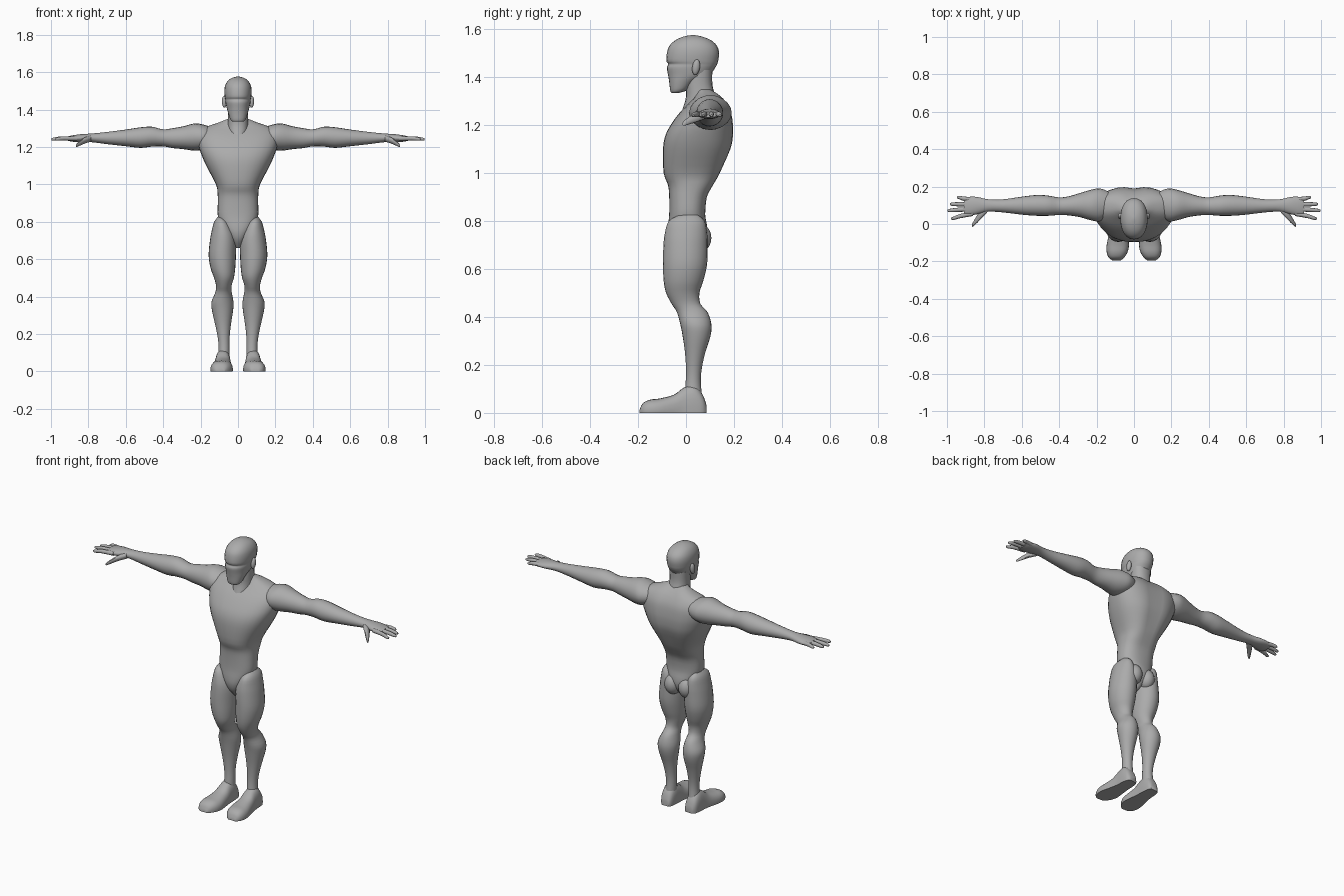
import bpy, bmesh, math

skin = bpy.data.materials.new("plain grey")
skin.diffuse_color = (0.41, 0.41, 0.41, 1)


def smooth_stations(st, sub):
    """Catmull-Rom interpolation between cross-section stations."""
    out = []
    for i in range(len(st) - 1):
        a, b, c, d = st[max(i - 1, 0)], st[i], st[i + 1], st[min(i + 2, len(st) - 1)]
        for k in range(sub):
            t = k / sub
            out.append([0.5 * (2 * q + (r - p) * t + (2 * p - 5 * q + 4 * r - s) * t * t
                               + (3 * q - p - 3 * r + s) * t ** 3)
                        for p, q, r, s in zip(a, b, c, d)])
    return out + [list(st[-1])]


def finish(name, bm, mirror):
    bmesh.ops.recalc_face_normals(bm, faces=bm.faces)
    me = bpy.data.meshes.new(name)
    bm.to_mesh(me)
    bm.free()
    me.materials.append(skin)
    ob = bpy.data.objects.new(name, me)
    bpy.context.collection.objects.link(ob)
    if mirror:
        m = ob.modifiers.new("mirror", 'MIRROR')
        m.use_mirror_merge = False
    bpy.context.view_layer.objects.active = ob
    ob.select_set(True)
    bpy.ops.object.shade_smooth_by_angle(angle=math.radians(45))
    ob.select_set(False)
    return ob


def loft(name, axis, stations, sides=20, power=2.0, sub=3, mirror=False, shape=None):
    """Skin superellipse rings; station = (position, u_low, u_high, v_low, v_high)."""
    bm = bmesh.new()
    rings = []
    for t, u0, u1, v0, v1 in smooth_stations(stations, sub):
        ring = []
        for k in range(sides):
            a = 2 * math.pi * k / sides
            c, s = math.cos(a), math.sin(a)
            u = (u0 + u1) / 2 + (u1 - u0) / 2 * math.copysign(abs(c) ** (2 / power), c)
            v = (v0 + v1) / 2 + (v1 - v0) / 2 * math.copysign(abs(s) ** (2 / power), s)
            co = {'x': (t, u, v), 'y': (u, t, v), 'z': (u, v, t)}[axis]
            ring.append(bm.verts.new(shape(*co) if shape else co))
        rings.append(ring)
    for r, q in zip(rings, rings[1:]):
        for k in range(sides):
            j = (k + 1) % sides
            bm.faces.new((r[k], r[j], q[j], q[k]))
    bm.faces.new(rings[0])
    bm.faces.new(rings[-1])
    return finish(name, bm, mirror)


def ellipsoid(name, loc, size, tilt=0.0):
    bm = bmesh.new()
    bmesh.ops.create_uvsphere(bm, u_segments=16, v_segments=10, radius=1)
    for v in bm.verts:
        x, y, z = (v.co[i] * size[i] for i in range(3))
        y, z = y * math.cos(tilt) - z * math.sin(tilt), y * math.sin(tilt) + z * math.cos(tilt)
        v.co = (x + loc[0], y + loc[1], z + loc[2])
    return finish(name, bm, True)


def upright(rows):
    """Symmetric rows (z, half width, front y, back y) to loft stations."""
    return [(z, -w, w, f, b) for z, w, f, b in rows]


def spine(x, y, z):
    """Shallow groove down the middle of the back."""
    if y > 0.04:
        fade = min(max((z - 0.85) / 0.2, 0), 1)
        y -= 0.013 * fade * max(0, 1 - abs(x) / 0.07)
    return x, y, z


# Torso, from crotch to base of the neck
loft("torso", 'z', upright([
    (.66, .012, -.03, .03), (.70, .04, -.062, .07), (.74, .067, -.075, .088),
    (.78, .092, -.075, .088), (.83, .108, -.07, .08), (.90, .108, -.07, .09),
    (.95, .109, -.075, .118), (1.0, .118, -.093, .148), (1.1, .17, -.096, .192),
    (1.16, .196, -.085, .202), (1.21, .212, -.058, .20), (1.26, .215, -.02, .19),
    (1.30, .185, .02, .168), (1.33, .105, .045, .14), (1.35, .055, .05, .11)]),
    sides=32, power=2.4, shape=spine)

# Neck and head
loft("neck", 'z', upright([
    (1.24, .045, -.025, .11), (1.28, .053, -.01, .125), (1.32, .055, 0, .122),
    (1.37, .054, 0, .11), (1.43, .057, .01, .11)]), power=2.3)
loft("head", 'z', upright([
    (1.335, .027, -.06, -.03), (1.345, .04, -.066, .002), (1.38, .052, -.07, .04),
    (1.41, .061, -.075, .098), (1.44, .067, -.08, .122), (1.455, .068, -.074, .13),
    (1.468, .071, -.082, .134), (1.50, .073, -.08, .138), (1.53, .068, -.07, .13),
    (1.555, .053, -.044, .104), (1.57, .03, -.01, .067), (1.576, .006, .022, .036)]),
    sides=24, power=2.2)
ellipsoid("ear", (.073, .042, 1.442), (.013, .016, .033), -0.15)

# Arms with shoulders, forearms and palms
loft("arm", 'x', [
    (.12, .05, .165, 1.21, 1.30), (.18, .015, .19, 1.186, 1.318),
    (.23, .02, .183, 1.18, 1.326), (.29, .037, .165, 1.188, 1.311),
    (.35, .046, .148, 1.194, 1.30), (.40, .048, .142, 1.203, 1.294),
    (.46, .044, .152, 1.202, 1.308), (.52, .044, .155, 1.195, 1.305),
    (.60, .05, .146, 1.204, 1.293), (.70, .062, .132, 1.215, 1.28),
    (.78, .066, .132, 1.225, 1.272), (.84, .052, .145, 1.226, 1.268),
    (.885, .045, .145, 1.228, 1.262), (.91, .052, .138, 1.233, 1.256)], mirror=True)

# Fingers: base y, tip x, tip y
for name, y0, x1, y1 in (("index_finger", .055, .978, .03), ("middle_finger", .08, .998, .072),
                         ("ring_finger", .105, .985, .106), ("little_finger", .13, .947, .142)):
    loft(name, 'x', [(x, y - r, y + r, z - r, z + r) for x, y, z, r in (
        (.86, y0, 1.245, .012), ((.88 + x1) / 2, (y0 + y1) / 2, 1.246, .0115),
        (x1 - .012, y1, 1.242, .009), (x1, y1, 1.241, .004))], sides=10, sub=2, mirror=True)
loft("thumb", 'x', [
    (.785, .06, .10, 1.228, 1.262), (.82, .025, .075, 1.217, 1.252),
    (.85, -.005, .028, 1.204, 1.23), (.866, -.016, .0, 1.198, 1.213)],
    sides=10, sub=2, mirror=True)

# Legs, from hip to ankle
loft("leg", 'z', [
    (.825, .075, .108, -.03, .05), (.80, .05, .127, -.072, .078),
    (.75, .022, .141, -.088, .088), (.70, .01, .15, -.094, .09),
    (.62, .011, .157, -.096, .088), (.55, .015, .146, -.093, .072),
    (.50, .022, .128, -.083, .056), (.455, .035, .117, -.06, .06),
    (.42, .033, .122, -.038, .09), (.37, .024, .142, -.024, .106),
    (.32, .027, .138, -.014, .102), (.25, .038, .122, -.004, .08),
    (.18, .045, .108, .0, .065), (.12, .045, .104, -.002, .062),
    (.05, .045, .11, -.01, .07)], sides=24, mirror=True)
ellipsoid("buttock", (.046, .052, .73), (.048, .054, .062))

# Feet with flat soles
loft("foot", 'y', [
    (.086, .055, .10, -.02, .03), (.07, .045, .115, -.04, .075),
    (.035, .04, .121, -.06, .115), (-.01, .038, .124, -.06, .105),
    (-.05, .034, .132, -.05, .076), (-.11, .027, .146, -.045, .06),
    (-.15, .034, .146, -.04, .055), (-.18, .053, .135, -.03, .04),
    (-.195, .072, .115, -.01, .01)], sides=24, power=2.5, mirror=True,
    shape=lambda x, y, z: (x, y, max(z, 0)))
